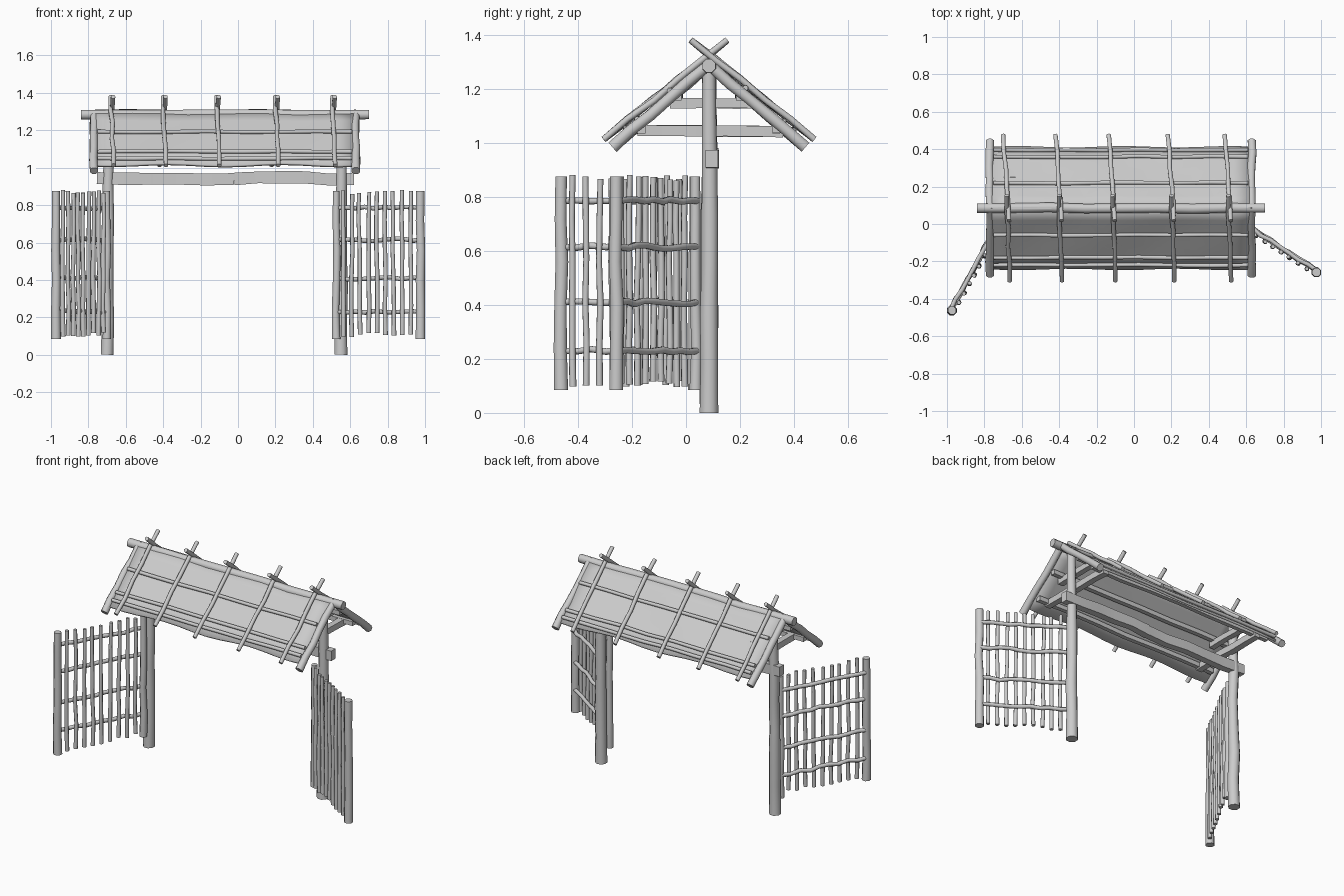
import bpy, bmesh, math, random
from mathutils import Vector

random.seed(4)
cube = bpy.data.objects.get("Cube")
if cube:
    bpy.data.objects.remove(cube, do_unlink=True)

grey = bpy.data.materials.new("plain_grey_wood")
grey.use_nodes = True
grey.diffuse_color = (0.6, 0.6, 0.6, 1)
grey.node_tree.nodes["Principled BSDF"].inputs["Base Color"].default_value = (0.6, 0.6, 0.6, 1)

RIDGE_Y = 0.085


def finish(name, bm):
    bmesh.ops.recalc_face_normals(bm, faces=bm.faces)
    mesh = bpy.data.meshes.new(name)
    bm.to_mesh(mesh)
    bm.free()
    mesh.materials.append(grey)
    obj = bpy.data.objects.new(name, mesh)
    bpy.context.collection.objects.link(obj)
    mesh.shade_smooth()
    mesh.set_sharp_from_angle(angle=math.radians(50))
    return obj


def pole(name, a, b, r, r_end=None, wobble=0.004, rings=6, sides=8, flat=1.0):
    """Hand-cut pole from a to b; four sides make a plank, flat scales its width."""
    a, b = Vector(a), Vector(b)
    r_end = r if r_end is None else r_end
    turn = (b - a).to_track_quat('Z', 'Y')
    bm = bmesh.new()
    loops = []
    for i in range(rings):
        t = i / (rings - 1)
        inner = 0 < i < rings - 1
        shift = Vector((random.uniform(-1, 1), random.uniform(-1, 1), 0)) * wobble * inner
        size = (r + (r_end - r) * t) * random.uniform(0.95, 1.05)
        loop = []
        for k in range(sides):
            ang = math.tau * (k + 0.5) / sides
            p = Vector((math.cos(ang) * size * flat, math.sin(ang) * size, 0))
            loop.append(bm.verts.new(a.lerp(b, t) + turn @ (p + shift)))
        loops.append(loop)
    for low, high in zip(loops, loops[1:]):
        for k in range(sides):
            n = (k + 1) % sides
            bm.faces.new((low[k], low[n], high[n], high[k]))
    bm.faces.new(loops[0][::-1])
    bm.faces.new(loops[-1])
    return finish(name, bm)


def roof_z(d):
    """Height of the roof sheet at distance d from the ridge."""
    return 1.31 - 0.89 * d


def roof_sheet(name, s):
    """Slightly uneven thatch sheet on one slope."""
    bm = bmesh.new()
    cols, rows = 14, 5
    grid = []
    for i in range(cols + 1):
        x = -0.765 + 1.395 * i / cols
        edge = 0.004 * math.sin(i * 1.1)
        line = []
        for j in range(rows + 1):
            d = (0.328 + edge) * j / rows
            z = roof_z(d) + 0.003 * math.sin(i * 0.9 + j)
            line.append(bm.verts.new((x, RIDGE_Y + s * d, z)))
        grid.append(line)
    for i in range(cols):
        for j in range(rows):
            bm.faces.new((grid[i][j], grid[i + 1][j], grid[i + 1][j + 1], grid[i][j + 1]))
    obj = finish(name, bm)
    solid = obj.modifiers.new("thickness", 'SOLIDIFY')
    solid.thickness = 0.014
    solid.offset = -1 if obj.data.polygons[0].normal.z > 0 else 1
    return obj


# Gate posts, ridge pole and lintel
pole("right_gate_post", (-0.70, RIDGE_Y, 0), (-0.69, RIDGE_Y, 1.27), 0.037, 0.028, rings=8)
pole("left_gate_post", (0.55, RIDGE_Y, 0), (0.555, RIDGE_Y, 1.27), 0.037, 0.028, rings=8)
pole("ridge_pole", (-0.84, RIDGE_Y, 1.284), (0.70, RIDGE_Y, 1.284), 0.028, rings=9)
pole("lintel_left", (-0.02, 0.095, 0.94), (0.62, 0.095, 0.94), 0.046, wobble=0.009, sides=4, flat=0.7)
pole("lintel_right", (-0.755, 0.095, 0.945), (-0.02, 0.095, 0.94), 0.046, wobble=0.005, sides=4, flat=0.7)

# Cross ties inside each gable
for side, x in (("right", -0.65), ("left", 0.515)):
    pole(side + "_upper_tie", (x, -0.06, 1.145), (x, 0.25, 1.145), 0.026, sides=4, wobble=0.002)
    pole(side + "_lower_tie", (x, -0.18, 1.045), (x, 0.36, 1.04), 0.029, sides=4, wobble=0.002)

# The two roof slopes
lash_x = (-0.68, -0.40, -0.115, 0.20, 0.505)
for slope, s, battens in (("front", -1, (0.145, 0.265, 0.305)), ("back", 1, (0.135, 0.275, 0.312))):
    roof_sheet(slope + "_roof_sheet", s)

    # Gable end poles
    for side, x in (("right", -0.77), ("left", 0.63)):
        pole(f"{slope}_{side}_gable_pole", (x, RIDGE_Y + s * 0.01, 1.28),
             (x, RIDGE_Y + s * 0.357, 0.983), 0.021, 0.024)

    # Battens over the sheet
    for n, d in enumerate(battens, 1):
        pole(f"{slope}_batten_{n}", (-0.75, RIDGE_Y + s * d, roof_z(d) + 0.012),
             (0.61, RIDGE_Y + s * d, roof_z(d) + 0.012), 0.011, wobble=0.003, rings=8)

    # Purlins below the sheet
    for n, d in enumerate((0.115, 0.25), 1):
        z = roof_z(d) - 0.038
        pole(f"{slope}_purlin_{n}", (-0.74, RIDGE_Y + s * d, z),
             (0.60, RIDGE_Y + s * d, z), 0.02, sides=4, rings=7)

    # Weighting sticks crossing above the ridge
    for n, x in enumerate(lash_x, 1):
        top = x + 0.012 if s > 0 else x
        foot = x - 0.02 if s > 0 else x + 0.015
        pole(f"{slope}_roof_stick_{n}", (top, RIDGE_Y - s * 0.068, 1.38),
             (foot, RIDGE_Y + s * 0.39, 1.012), 0.0125, wobble=0.005)


def fence(side, start, end, pickets):
    """Picket panel with its rails on the rear face."""
    start, end = Vector((*start, 0)), Vector((*end, 0))
    run = (end - start).normalized()
    rear = Vector((-run.y, run.x, 0))
    if rear.y < 0:
        rear.negate()
    up = Vector((0, 0, 1))
    pole(side + "_fence_inner_post", start + up * 0.085, start + up * 0.875, 0.023, 0.019)
    pole(side + "_fence_outer_post", end + up * 0.085, end + up * 0.875, 0.027, 0.024)
    for n, z in enumerate((0.23, 0.41, 0.615, 0.785), 1):
        pole(f"{side}_fence_rail_{n}", start + rear * 0.008 + up * z, end + rear * 0.008 + up * z,
             0.0125, wobble=0.007, rings=10)
    for n in range(1, pickets + 1):
        p = start.lerp(end, n / (pickets + 1)) - rear * 0.012
        lean = run * random.uniform(-0.01, 0.01)
        pole(f"{side}_fence_picket_{n}", p + up * random.uniform(0.09, 0.12),
             p + lean + up * random.uniform(0.86, 0.885), 0.0125, 0.011)


fence("left", (0.525, 0.035), (0.975, -0.258), 9)
fence("right", (-0.702, 0.03), (-0.973, -0.462), 9)
